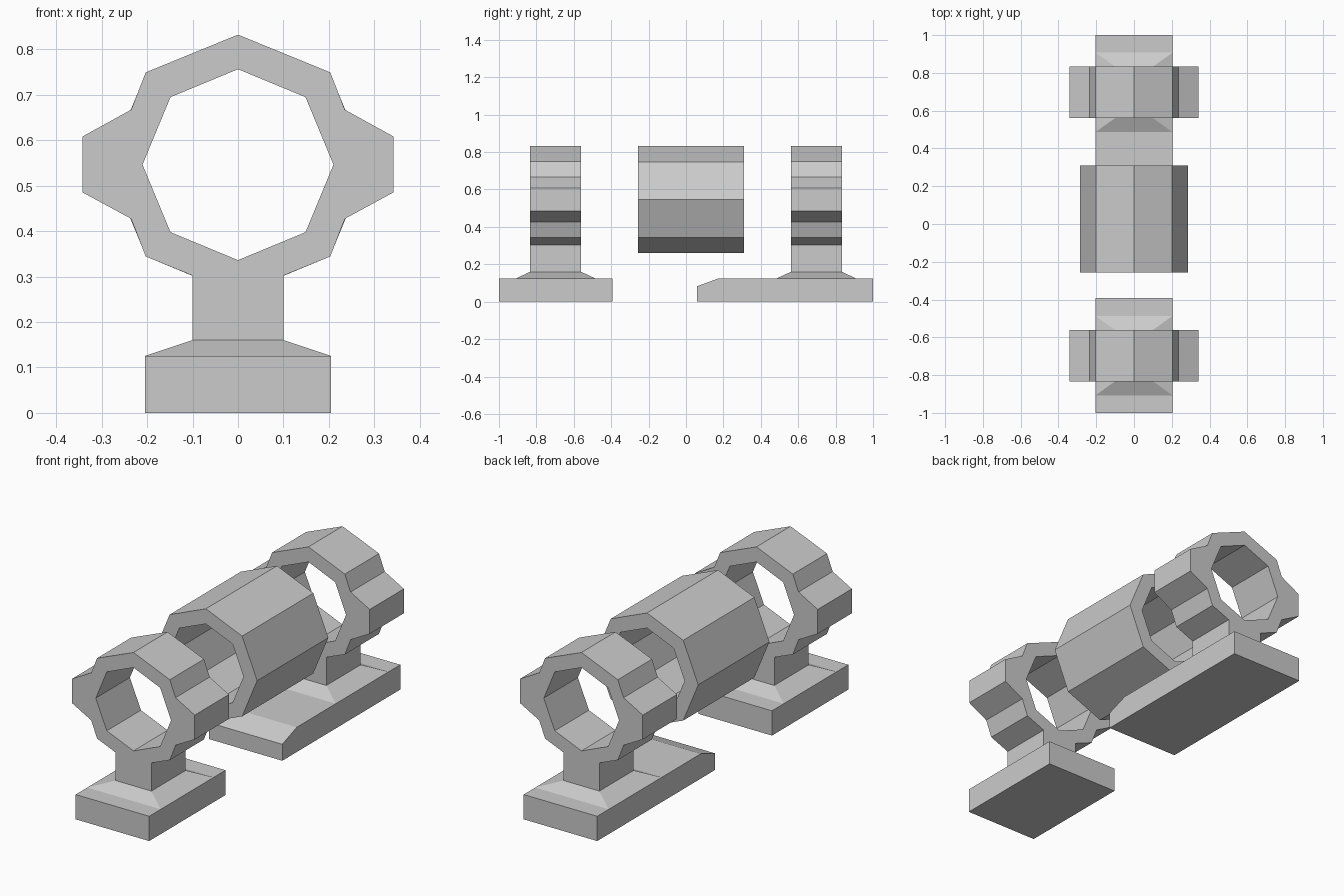
import bpy, bmesh, math

if "Cube" in bpy.data.objects:
    bpy.data.objects.remove(bpy.data.objects["Cube"])

AXIS_Z = 0.546   # height of the common bore axis
OUTER_R, BORE_R = 0.286, 0.21


def finish(name, bm):
    bmesh.ops.recalc_face_normals(bm, faces=bm.faces[:])
    mesh = bpy.data.meshes.new(name)
    bm.to_mesh(mesh)
    bm.free()
    obj = bpy.data.objects.new(name, mesh)
    bpy.context.collection.objects.link(obj)
    return obj


def prism(name, loops, axis, lo, hi):
    """Extrude closed 2D loops (outline, then holes) along x or y."""
    bm = bmesh.new()
    edges = []
    for loop in loops:
        vs = [bm.verts.new((u, lo, w) if axis == 'y' else (lo, u, w)) for u, w in loop]
        edges += [bm.edges.new((vs[i - 1], vs[i])) for i in range(len(vs))]
    bmesh.ops.triangle_fill(bm, edges=edges, use_beauty=True)
    bmesh.ops.dissolve_limit(bm, angle_limit=0.01, verts=bm.verts[:], edges=bm.edges[:]) if len(loops) == 1 else None
    ext = bmesh.ops.extrude_face_region(bm, geom=bm.faces[:], use_keep_orig=True)
    d = hi - lo
    bmesh.ops.translate(bm, vec=(0, d, 0) if axis == 'y' else (d, 0, 0),
                        verts=[g for g in ext['geom'] if isinstance(g, bmesh.types.BMVert)])
    return finish(name, bm)


def octagon(r):
    return [(r * math.sin(i * math.pi / 4), AXIS_Z + r * math.cos(i * math.pi / 4)) for i in range(8)]


def flare(name, bottom, top):
    """Four-sided taper between two rectangles (x0, x1, y0, y1, z)."""
    bm = bmesh.new()
    rings = []
    for x0, x1, y0, y1, z in (bottom, top):
        rings.append([bm.verts.new(p) for p in ((x0, y0, z), (x1, y0, z), (x1, y1, z), (x0, y1, z))])
    a, b = rings
    bm.faces.new(a)
    bm.faces.new(b)
    for i in range(4):
        bm.faces.new((a[i - 1], a[i], b[i], b[i - 1]))
    return finish(name, bm)


# Ring with side ears and a neck: right half, mirrored to the left
half = [(0.203, 0.749), (0.235, 0.667), (0.342, 0.608), (0.342, 0.485),
        (0.235, 0.427), (0.203, 0.344), (0.1, 0.302), (0.1, 0.16)]
bracket = [(0, AXIS_Z + OUTER_R)] + half + [(-x, z) for x, z in reversed(half)]

# Base side profiles: short front plate, long rear plate with a sloped nose
bases = {
    "front": [(-1, 0), (-0.392, 0), (-0.392, 0.125), (-1, 0.125)],
    "rear": [(0.06, 0), (1, 0), (1, 0.125), (0.175, 0.125), (0.06, 0.083)],
}

for side, yc in (("front", -0.697), ("rear", 0.697)):
    prism(side + "_ring_bracket", [bracket, octagon(BORE_R)], 'y', yc - 0.136, yc + 0.136)
    flare(side + "_neck_flare",
          (-0.205, 0.205, yc - 0.211, yc + 0.211, 0.125),
          (-0.1, 0.1, yc - 0.136, yc + 0.136, 0.16))
    prism(side + "_base", [bases[side]], 'x', -0.205, 0.205)

# Central octagonal sleeve
prism("centre_sleeve", [octagon(OUTER_R), octagon(BORE_R)], 'y', -0.256, 0.311)
